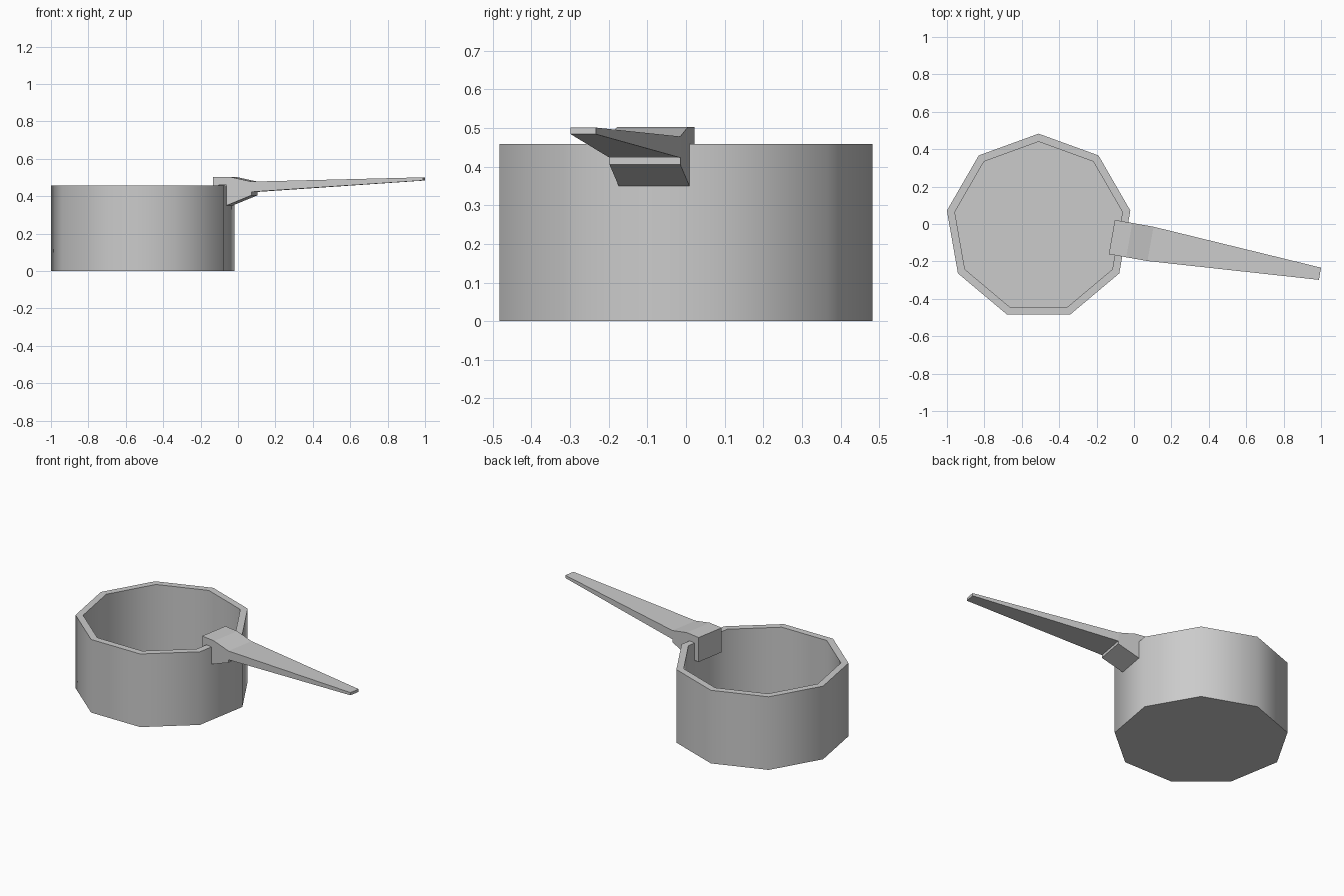
import bpy, bmesh
from math import radians, sin, cos
from mathutils import Matrix

cube = bpy.data.objects.get("Cube")
if cube:
    bpy.data.objects.remove(cube, do_unlink=True)

metal = bpy.data.materials.new("grey_metal")
metal.use_nodes = True
metal.diffuse_color = (0.6, 0.6, 0.6, 1)
metal.node_tree.nodes["Principled BSDF"].inputs["Base Color"].default_value = (0.6, 0.6, 0.6, 1)

CENTRE = Matrix.Translation((-0.51, -0.015, 0))
SIDES = 9


def add_object(name, bm):
    bmesh.ops.recalc_face_normals(bm, faces=bm.faces)
    mesh = bpy.data.meshes.new(name)
    bm.to_mesh(mesh)
    bm.free()
    mesh.materials.append(metal)
    obj = bpy.data.objects.new(name, mesh)
    bpy.context.collection.objects.link(obj)
    return obj


# Pot: outer wall, rim, inner wall and floor as nine-sided rings
bm = bmesh.new()
rings = []
for radius, z in ((0.498, 0), (0.498, 0.458), (0.455, 0.458), (0.455, 0.04)):
    angles = [radians(90 + 360 * i / SIDES) for i in range(SIDES)]
    rings.append([bm.verts.new((radius * cos(a), radius * sin(a), z)) for a in angles])
for low, high in zip(rings, rings[1:]):
    for i in range(SIDES):
        j = (i + 1) % SIDES
        bm.faces.new((low[i], low[j], high[j], high[i]))
bm.faces.new(rings[0])
bm.faces.new(rings[-1])
pot = add_object("pot", bm)
pot.matrix_world = CENTRE
bpy.ops.object.select_all(action="DESELECT")
pot.select_set(True)
bpy.context.view_layer.objects.active = pot
bpy.ops.object.shade_smooth_by_angle(angle=radians(50))


# Handle parts: side profiles of (distance, height, half width)
def add_profile(name, profile, offset=0.014):
    bm = bmesh.new()
    left = [bm.verts.new((u, offset + w, z)) for u, z, w in profile]
    right = [bm.verts.new((u, offset - w, z)) for u, z, w in profile]
    bm.faces.new(left)
    bm.faces.new(right[::-1])
    for i in range(len(profile)):
        j = (i + 1) % len(profile)
        bm.faces.new((left[i], right[i], right[j], left[j]))
    obj = add_object(name, bm)
    obj.matrix_world = CENTRE @ Matrix.Rotation(radians(-10), 4, "Z")
    return obj


W, TIP = 0.093, 0.033
# Clip hooked over the rim, with a slot for the wall
add_profile("handle_clip", [
    (0.395, 0.35, W), (0.395, 0.503, W), (0.49, 0.503, W), (0.605, 0.478, W),
    (0.605, 0.405, W), (0.469, 0.35, W), (0.469, 0.459, W),
    (0.427, 0.459, W), (0.427, 0.35, W)])
# Long tapered grip
add_profile("handle_grip", [
    (0.605, 0.478, W), (1.525, 0.501, TIP), (1.525, 0.484, TIP), (0.605, 0.423, W)])
